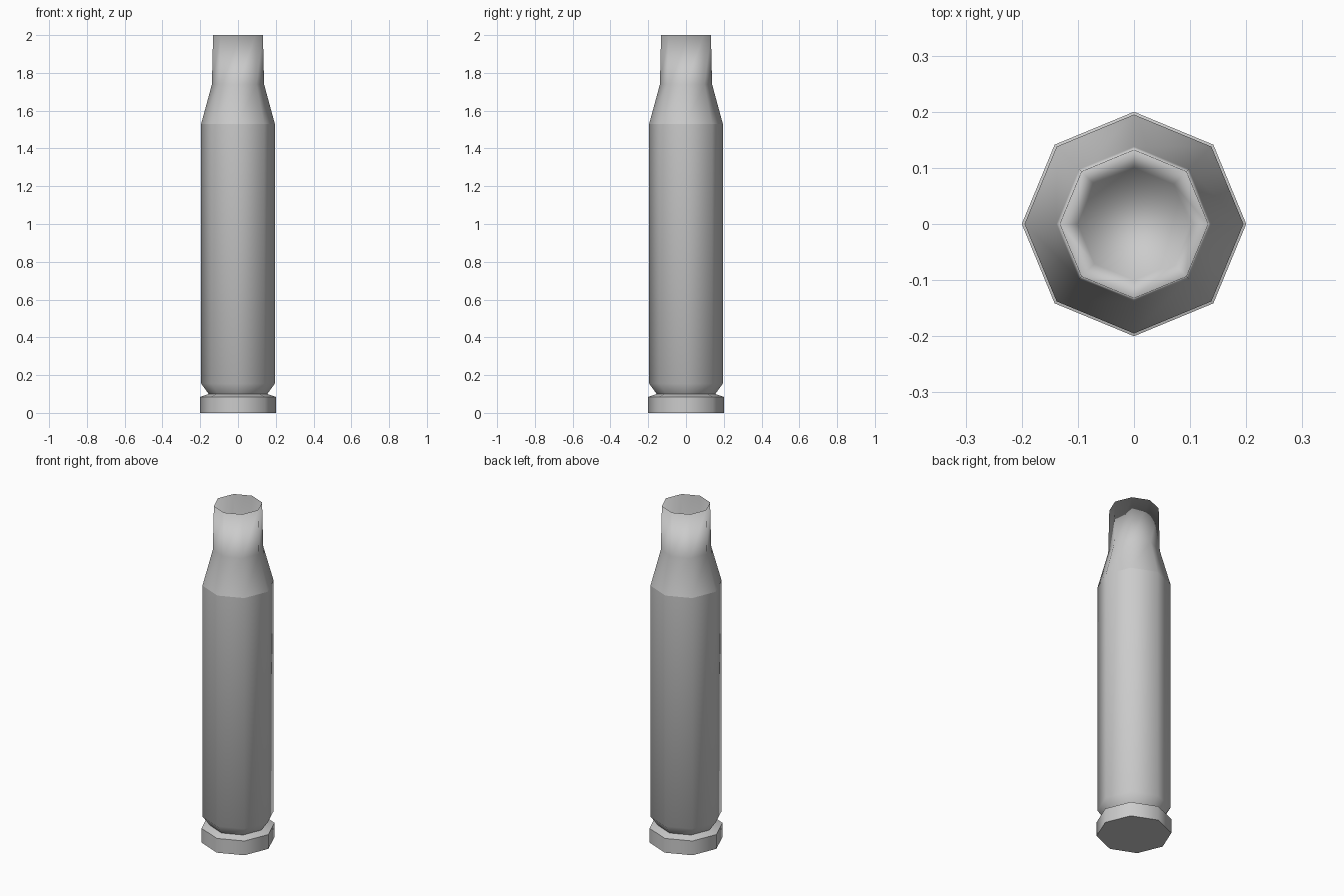
import bpy, bmesh, math

if "Cube" in bpy.data.objects:
    bpy.data.objects.remove(bpy.data.objects["Cube"])

SIDES = 8
# (radius, height) from base centre up the outside, over the lip, down the bore
PROFILE = [
    (0.20, 0.0), (0.20, 0.085), (0.155, 0.10),      # base flange and groove
    (0.195, 0.155), (0.195, 1.53),                  # body
    (0.138, 1.74), (0.132, 2.0),                    # shoulder and neck
    (0.10, 0.25),                                   # hollow bore
]
SHARP_RINGS = {0, 1, 2, 4}

bm = bmesh.new()
rings = []
for r, z in PROFILE:
    rings.append([bm.verts.new((r * math.cos(2 * math.pi * i / SIDES),
                                r * math.sin(2 * math.pi * i / SIDES), z))
                  for i in range(SIDES)])

# Walls between successive rings
for a, b in zip(rings, rings[1:]):
    for i in range(SIDES):
        j = (i + 1) % SIDES
        bm.faces.new((a[i], a[j], b[j], b[i]))

# Base cap and bore floor
bm.faces.new(rings[0][::-1])
bm.faces.new(rings[-1])
bmesh.ops.recalc_face_normals(bm, faces=bm.faces[:])

# Smooth shading with crisp ring edges
for f in bm.faces:
    f.smooth = True
for k in SHARP_RINGS:
    for i in range(SIDES):
        bm.edges.get((rings[k][i], rings[k][(i + 1) % SIDES])).smooth = False

mesh = bpy.data.meshes.new("casing")
bm.to_mesh(mesh)
bm.free()
casing = bpy.data.objects.new("casing", mesh)
bpy.context.collection.objects.link(casing)
